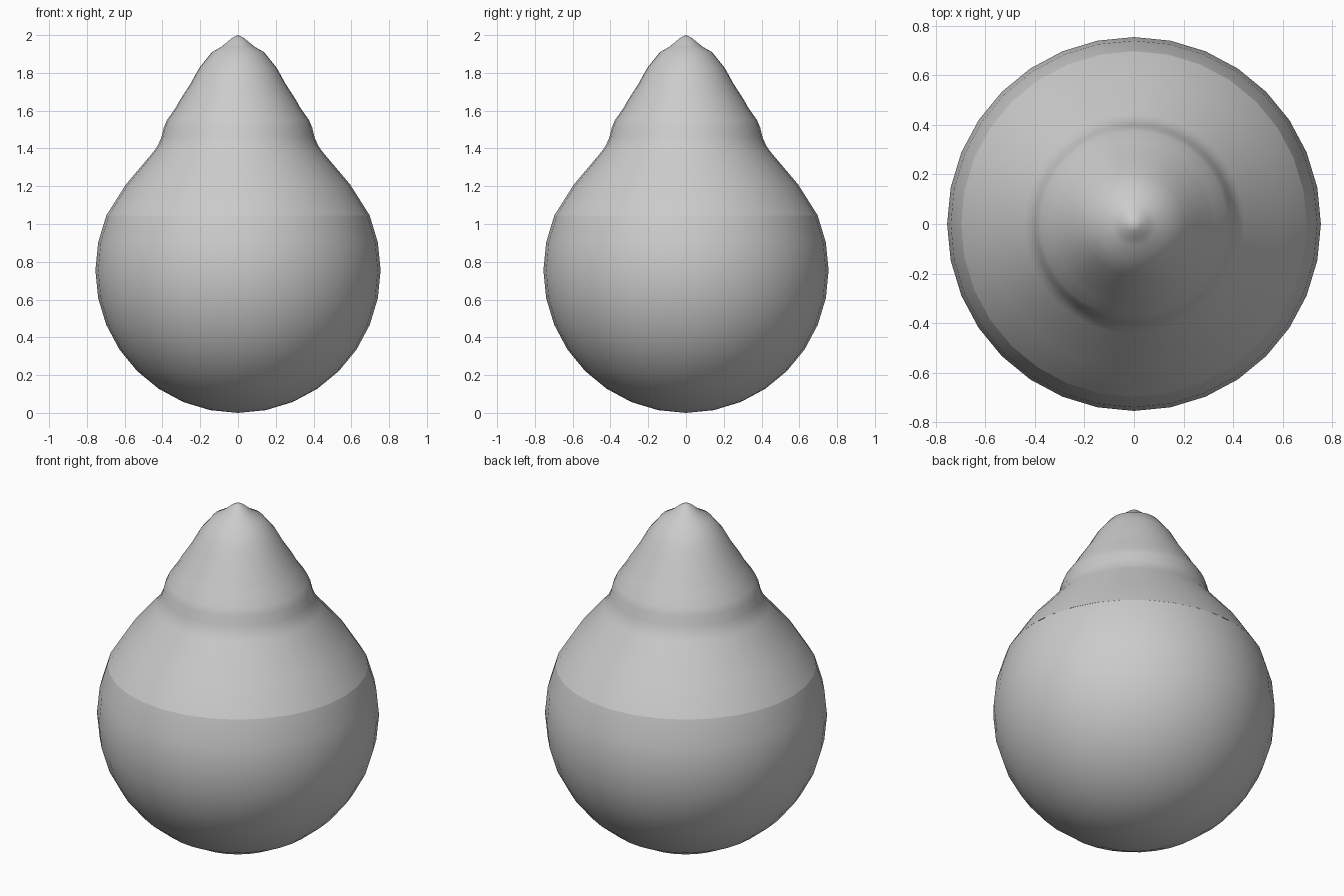
import bpy, bmesh
from math import cos, sin, pi, radians
from mathutils import Vector

SEGMENTS = 32
RADIUS = 0.755

cube = bpy.data.objects.get("Cube")
if cube:
    bpy.data.objects.remove(cube, do_unlink=True)

grey = bpy.data.materials.new("plain_grey")
grey.use_nodes = True
colour = (0.6, 0.6, 0.6, 1)
grey.diffuse_color = colour
grey.node_tree.nodes["Principled BSDF"].inputs["Base Color"].default_value = colour


def lathe(name, profile):
    """Spin an (r, z) profile round the z axis into a smooth object."""
    bm = bmesh.new()
    verts = [bm.verts.new((r, 0, z)) for r, z in profile]
    edges = [bm.edges.new(pair) for pair in zip(verts, verts[1:])]
    bmesh.ops.spin(bm, geom=verts + edges, cent=Vector(), axis=Vector((0, 0, 1)),
                   angle=2 * pi, steps=SEGMENTS)
    bmesh.ops.remove_doubles(bm, verts=bm.verts, dist=0.0005)
    bmesh.ops.recalc_face_normals(bm, faces=bm.faces)
    mesh = bpy.data.meshes.new(name)
    bm.to_mesh(mesh)
    bm.free()
    mesh.materials.append(grey)
    obj = bpy.data.objects.new(name, mesh)
    bpy.context.collection.objects.link(obj)
    mesh.shade_smooth()
    return obj


# Round body: a sphere up to the ring where the spire begins
rings = [radians(-90 + 11.25 * i) for i in range(11)]
lathe("body", [(RADIUS * cos(a), RADIUS + RADIUS * sin(a)) for a in rings])

# Ridged spire: shoulder, stepped tiers and pointed tip
lathe("spire", [(0.698, 1.044), (0.593, 1.21), (0.444, 1.386), (0.422, 1.42),
                (0.405, 1.46), (0.393, 1.51), (0.376, 1.55), (0.33, 1.615),
                (0.308, 1.655), (0.25, 1.745), (0.206, 1.825), (0.138, 1.91),
                (0.09, 1.937), (0.06, 1.961), (0.03, 1.986), (0, 2.0)])
